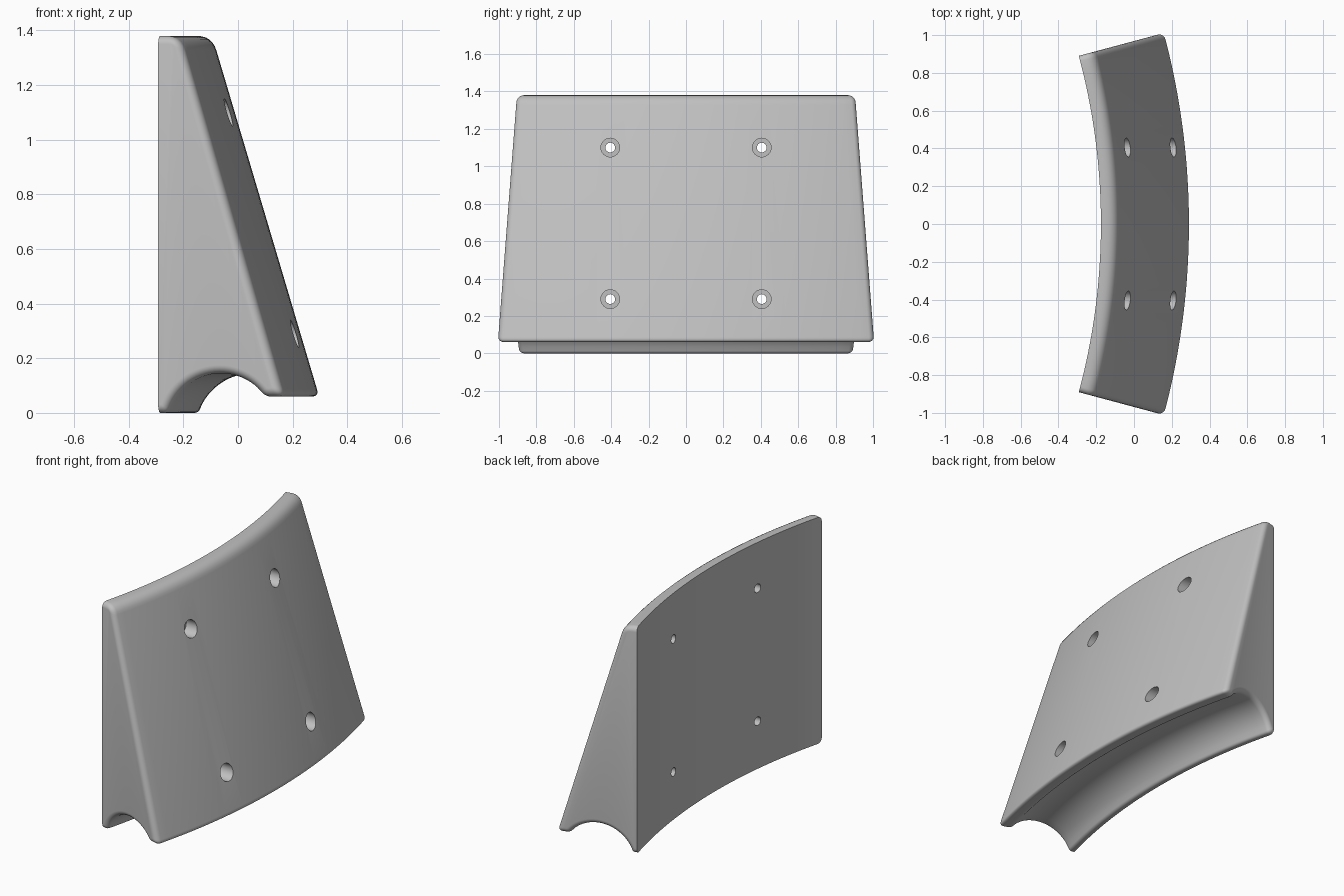
import bpy, bmesh
from math import sin, cos, pi, radians, sqrt, asin, hypot
from mathutils import Matrix, Vector

cube = bpy.data.objects.get("Cube")
if cube:
    bpy.data.objects.remove(cube)

R = 3.44                  # radius of the concave back
CENTRE_X = -3.615         # axis of the sweep
HALF_ANGLE = radians(15)
EDGE = 0.03               # rounding of the end edges
HEIGHT, LIP_Z = 1.38, 0.06
SLOPE = 0.297             # run of the outer face per unit of height
GROOVE = Vector((0.23, -0.065))
GROOVE_R = 0.21


def rounded(a, corner, b, size, steps=6):
    """Round a corner between its neighbours a and b."""
    p = corner + (a - corner).normalized() * size
    q = corner + (b - corner).normalized() * size
    return [p * (1 - t) ** 2 + corner * 2 * t * (1 - t) + q * t * t
            for t in (i / steps for i in range(steps + 1))]


def profile(e):
    """Wedge cross-section (depth, height), inset by e except at the back."""
    soft = 1 - 0.75 * e / EDGE
    r = GROOVE_R + e

    def outer(z):
        return Vector((0.49 - SLOPE * z - e * hypot(1, SLOPE), z))

    def groove(z, side):
        return Vector((GROOVE.x + side * sqrt(r * r - (z - GROOVE.y) ** 2), z))

    top, low = HEIGHT - e, LIP_Z + e
    crest, toe = outer(top), outer(low)
    lip, foot = groove(low, 1), groove(e, -1)
    back_top, back_low = Vector((0, top)), Vector((0, e))
    lip_cut = groove(low + 0.02 * soft, 1)
    foot_cut = groove(e + 0.02 * soft, -1)
    pts = [back_low, back_top]
    pts += rounded(back_top, crest, toe, 0.055 * soft)
    pts += rounded(crest, toe, lip, 0.028 * soft)
    pts += rounded(toe, lip, lip_cut, 0.02 * soft)
    a0 = asin((lip_cut.y - GROOVE.y) / r)
    a1 = pi - asin((foot_cut.y - GROOVE.y) / r)
    for i in range(1, 24):
        a = a0 + (a1 - a0) * i / 24
        pts.append(GROOVE + Vector((cos(a), sin(a))) * r)
    pts += rounded(foot_cut, foot, back_low, 0.016 * soft if e < EDGE / 2 else 0.004)
    return pts


# Sweep stations: rounded end, plain arc, rounded end
end = [(HALF_ANGLE - EDGE * (1 - sin(a)) / R, EDGE * (1 - cos(a)))
       for a in (pi / 2 * i / 6 for i in range(7))]
limit = end[0][0]
stations = [(-a, e) for a, e in reversed(end)]
stations += [(-limit + 2 * limit * i / 40, 0) for i in range(1, 40)]
stations += end

# Curved wedge body
bm = bmesh.new()
rings = [[bm.verts.new((CENTRE_X + (R + p.x) * cos(a), (R + p.x) * sin(a), p.y))
          for p in profile(e)] for a, e in stations]
for r0, r1 in zip(rings, rings[1:]):
    for i in range(len(r0)):
        j = (i + 1) % len(r0)
        bm.faces.new((r0[i], r0[j], r1[j], r1[i]))
bm.faces.new(rings[0])
bm.faces.new(rings[-1])
bmesh.ops.recalc_face_normals(bm, faces=bm.faces)
mesh = bpy.data.meshes.new("curved_wedge")
bm.to_mesh(mesh)
bm.free()
body = bpy.data.objects.new("curved_wedge", mesh)
bpy.context.collection.objects.link(body)

# Single grey material
grey = bpy.data.materials.new("plain_grey")
grey.use_nodes = True
colour = (0.53, 0.53, 0.53, 1)
grey.diffuse_color = colour
grey.node_tree.nodes["Principled BSDF"].inputs["Base Color"].default_value = colour
mesh.materials.append(grey)


def cut_holes(name, radius, x0, x1):
    """Cut four holes along x through the body."""
    cb = bmesh.new()
    for y in (-0.405, 0.405):
        for z in (0.29, 1.1):
            place = Matrix.Translation(((x0 + x1) / 2, y, z)) @ Matrix.Rotation(pi / 2, 4, 'Y')
            bmesh.ops.create_cone(cb, cap_ends=True, segments=32, radius1=radius,
                                  radius2=radius, depth=x1 - x0, matrix=place)
    cm = bpy.data.meshes.new(name)
    cb.to_mesh(cm)
    cb.free()
    cm.materials.append(grey)
    cutter = bpy.data.objects.new(name, cm)
    cutter.hide_render = True
    bpy.context.collection.objects.link(cutter)
    mod = body.modifiers.new(name, 'BOOLEAN')
    mod.operation, mod.solver, mod.object = 'DIFFERENCE', 'EXACT', cutter
    bpy.ops.object.modifier_apply(modifier=name)
    bpy.data.objects.remove(cutter)


bpy.context.view_layer.objects.active = body
body.select_set(True)
cut_holes("screw_holes", 0.026, -0.6, 0.6)
cut_holes("counterbores", 0.05, -0.1, 0.6)
bpy.ops.object.shade_smooth_by_angle(angle=radians(30))
